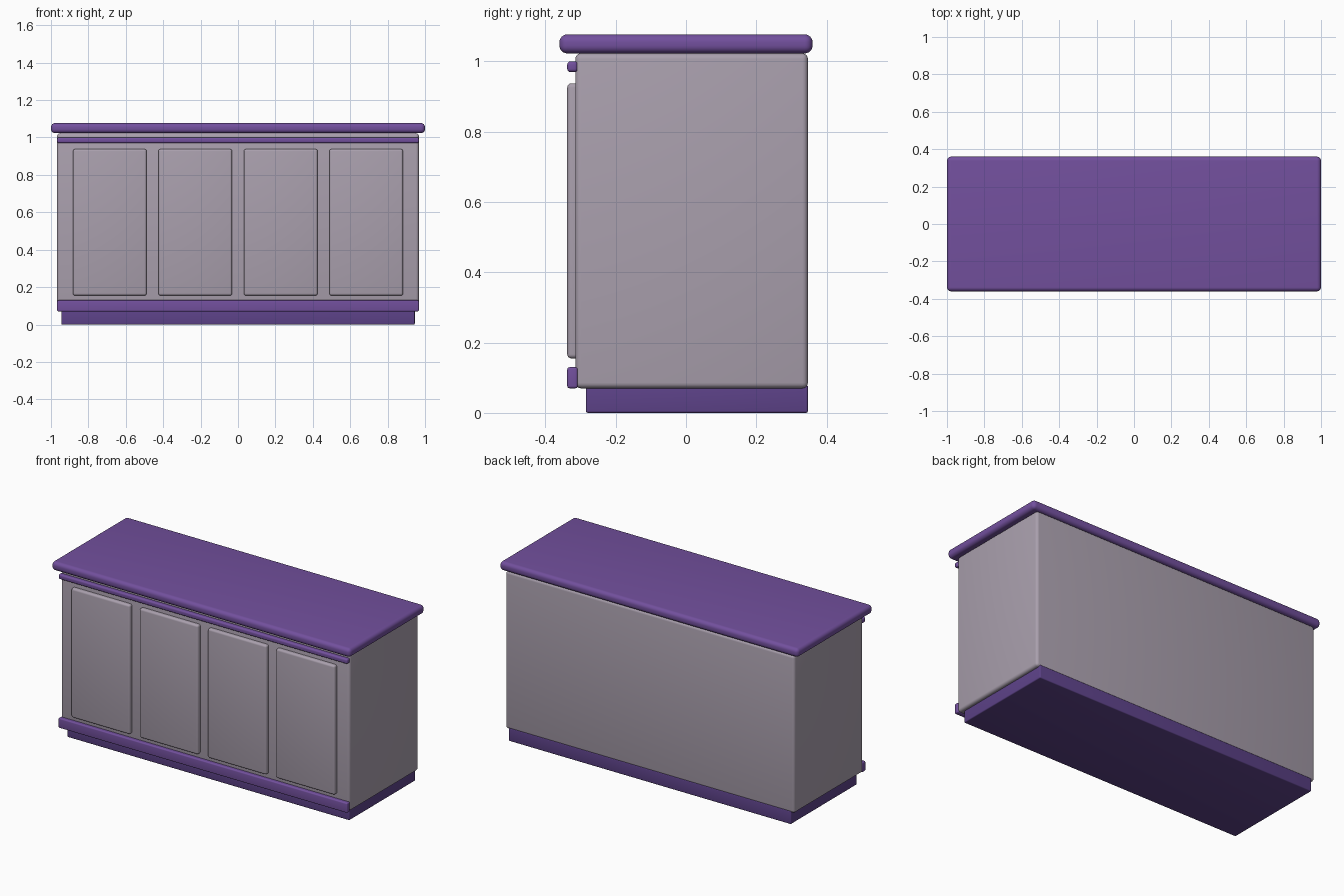
import bpy
from math import radians

if "Cube" in bpy.data.objects:
    bpy.data.objects.remove(bpy.data.objects["Cube"])


def material(name, rgb):
    m = bpy.data.materials.new(name)
    m.diffuse_color = (*rgb, 1)
    m.use_nodes = True
    m.node_tree.nodes["Principled BSDF"].inputs["Base Color"].default_value = m.diffuse_color
    return m


PURPLE = material("purple", (0.17, 0.08, 0.34))
DARK = material("dark_purple", (0.11, 0.055, 0.25))
PALE = material("pale_mauve", (0.40, 0.35, 0.42))


def box(name, x, y, z, bevel, mat, segments=4):
    """Rounded box from (min, max) extents."""
    spans = (x, y, z)
    bpy.ops.mesh.primitive_cube_add(size=1, location=[(a + b) / 2 for a, b in spans])
    ob = bpy.context.object
    ob.name = name
    ob.scale = [b - a for a, b in spans]
    bpy.ops.object.transform_apply(location=False, rotation=False, scale=True)
    mod = ob.modifiers.new("rounding", "BEVEL")
    mod.width = bevel
    mod.segments = segments
    bpy.ops.object.modifier_apply(modifier=mod.name)
    bpy.ops.object.shade_smooth_by_angle(angle=radians(35))
    ob.data.materials.append(mat)
    return ob


# Base, carcass and worktop
box("plinth", (-0.945, 0.945), (-0.285, 0.347), (0, 0.08), 0.006, DARK)
box("cabinet_body", (-0.967, 0.967), (-0.315, 0.347), (0.07, 1.023), 0.016, PALE)
box("countertop", (-1, 1), (-0.36, 0.36), (1.023, 1.077), 0.022, PURPLE, 6)

# Front trim strips
box("upper_trim", (-0.967, 0.967), (-0.338, -0.308), (0.97, 1.0), 0.009, PURPLE)
box("lower_trim", (-0.967, 0.967), (-0.338, -0.308), (0.07, 0.13), 0.007, PURPLE)

# Four raised front panels
for i in range(4):
    cx = (i - 1.5) * 0.457
    box(f"front_panel_{i + 1}", (cx - 0.197, cx + 0.197), (-0.338, -0.3),
        (0.155, 0.938), 0.012, PALE)
